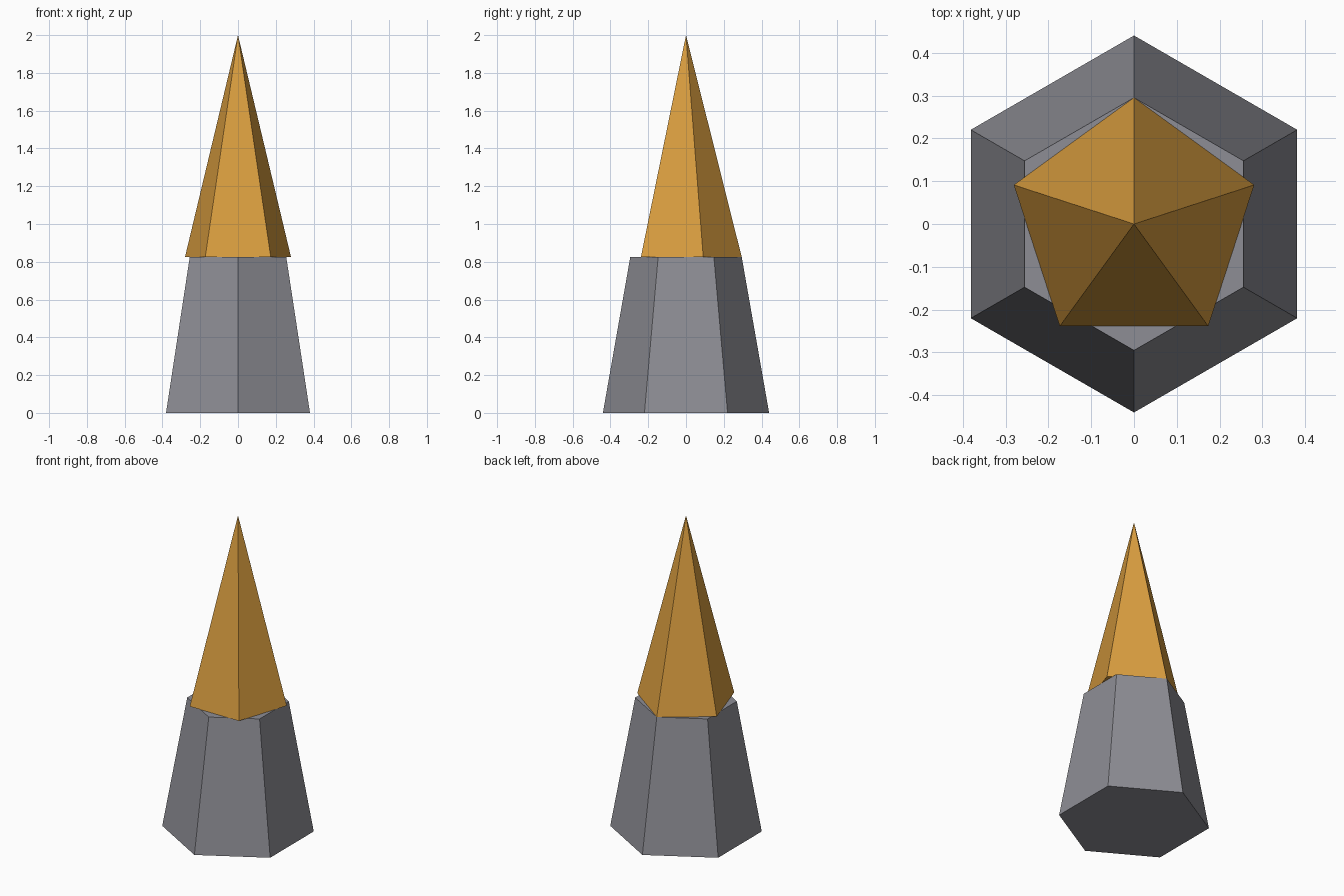
import bpy

# Remove the default cube
cube = bpy.data.objects.get("Cube")
if cube:
    bpy.data.objects.remove(cube, do_unlink=True)


def make_material(name, rgb):
    mat = bpy.data.materials.new(name)
    mat.use_nodes = True
    color = (*rgb, 1.0)
    mat.diffuse_color = color
    mat.node_tree.nodes["Principled BSDF"].inputs["Base Color"].default_value = color
    return mat


def add_frustum(name, sides, bottom_radius, top_radius, z_bottom, z_top, mat):
    """Flat-sided frustum or pyramid with one corner pointing to +y."""
    bpy.ops.mesh.primitive_cone_add(
        vertices=sides, radius1=bottom_radius, radius2=top_radius,
        depth=z_top - z_bottom, location=(0, 0, (z_bottom + z_top) / 2))
    obj = bpy.context.object
    obj.name = obj.data.name = name
    obj.data.materials.append(mat)
    return obj


stone_grey = make_material("stone grey", (0.27, 0.27, 0.30))
amber = make_material("amber", (0.70, 0.34, 0.05))

BASE_TOP = 0.825

# Tapered six-sided base
add_frustum("base", 6, 0.44, 0.295, 0, BASE_TOP, stone_grey)

# Five-sided spire resting on the base
add_frustum("spire", 5, 0.295, 0, BASE_TOP, 2, amber)
